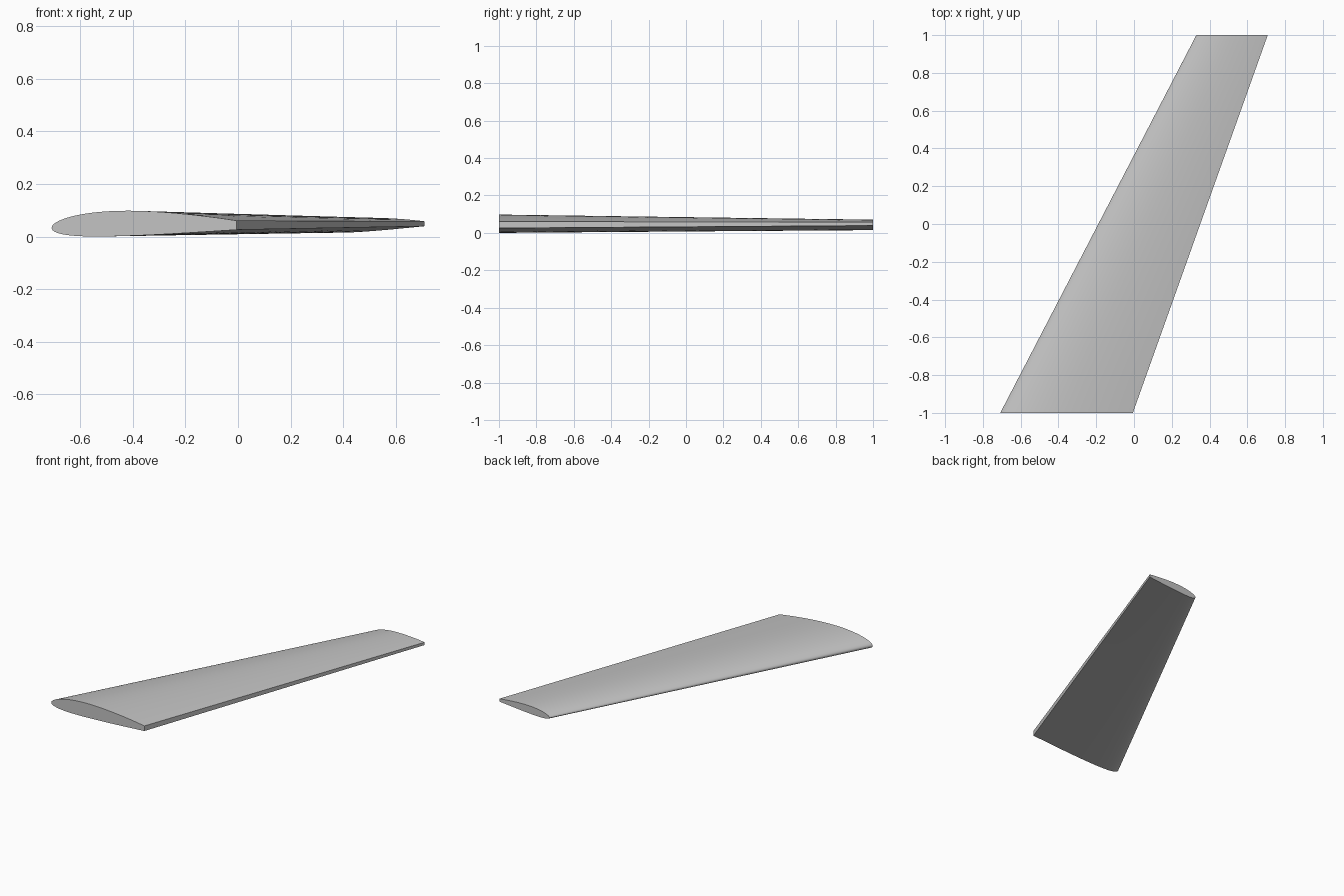
import bpy
import bmesh
import math

cube = bpy.data.objects.get("Cube")
if cube:
    bpy.data.objects.remove(cube, do_unlink=True)

CUT = 0.84        # share of the full airfoil kept ahead of the blunt trailing edge
THICKNESS = 0.115
CAMBER, CAMBER_POS = 0.02, 0.4
STEPS = 28        # points along each surface
SPANS = 12


def half_thickness(u):
    return 5 * THICKNESS * (0.2969 * math.sqrt(u) - 0.126 * u
                            - 0.3516 * u**2 + 0.2843 * u**3 - 0.1015 * u**4)


def camber(u):
    if u < CAMBER_POS:
        return CAMBER * (1 - ((CAMBER_POS - u) / CAMBER_POS) ** 2)
    return CAMBER * (1 - ((u - CAMBER_POS) / (1 - CAMBER_POS)) ** 2)


def airfoil():
    """Closed outline in chord units: upper trailing edge, nose, lower trailing edge."""
    us = [CUT * (1 - math.cos(math.pi / 2 * i / STEPS)) for i in range(STEPS + 1)]
    upper = [(u, camber(u) + half_thickness(u)) for u in reversed(us)]
    lower = [(u, camber(u) - half_thickness(u)) for u in us[1:]]
    return upper + lower


def lerp(a, b, t):
    return a + (b - a) * t


def section(y, lead_x, trail_x, lead_z, twist):
    scale = (trail_x - lead_x) / CUT
    return [(lead_x + u * scale, y, lead_z + (h + u * math.tan(twist)) * scale)
            for u, h in airfoil()]


# Swept, tapered and slightly twisted wing lofted from root to tip
root = section(-1, -0.708, -0.006, 0.033, math.radians(0.2))
tip = section(1, 0.33, 0.708, 0.030, math.radians(2.2))
base = min(p[2] for p in root + tip)

bm = bmesh.new()
rings = []
for s in range(SPANS + 1):
    t = s / SPANS
    ring = [bm.verts.new([lerp(a, b, t) for a, b in zip(p, q)])
            for p, q in zip(root, tip)]
    for v in ring:
        v.co.z -= base
    rings.append(ring)

for r0, r1 in zip(rings, rings[1:]):
    for i in range(len(r0)):
        j = (i + 1) % len(r0)
        bm.faces.new((r0[i], r0[j], r1[j], r1[i]))
bm.faces.new(rings[0])
bm.faces.new(rings[-1])
bmesh.ops.recalc_face_normals(bm, faces=bm.faces)

mesh = bpy.data.meshes.new("wing")
bm.to_mesh(mesh)
bm.free()
wing = bpy.data.objects.new("wing", mesh)
bpy.context.collection.objects.link(wing)

# Single plain grey finish
grey = bpy.data.materials.new("light grey")
grey.use_nodes = True
colour = (0.55, 0.55, 0.55, 1)
grey.diffuse_color = colour
grey.node_tree.nodes["Principled BSDF"].inputs["Base Color"].default_value = colour
mesh.materials.append(grey)

bpy.ops.object.select_all(action="DESELECT")
wing.select_set(True)
bpy.context.view_layer.objects.active = wing
bpy.ops.object.shade_smooth_by_angle(angle=math.radians(30))
